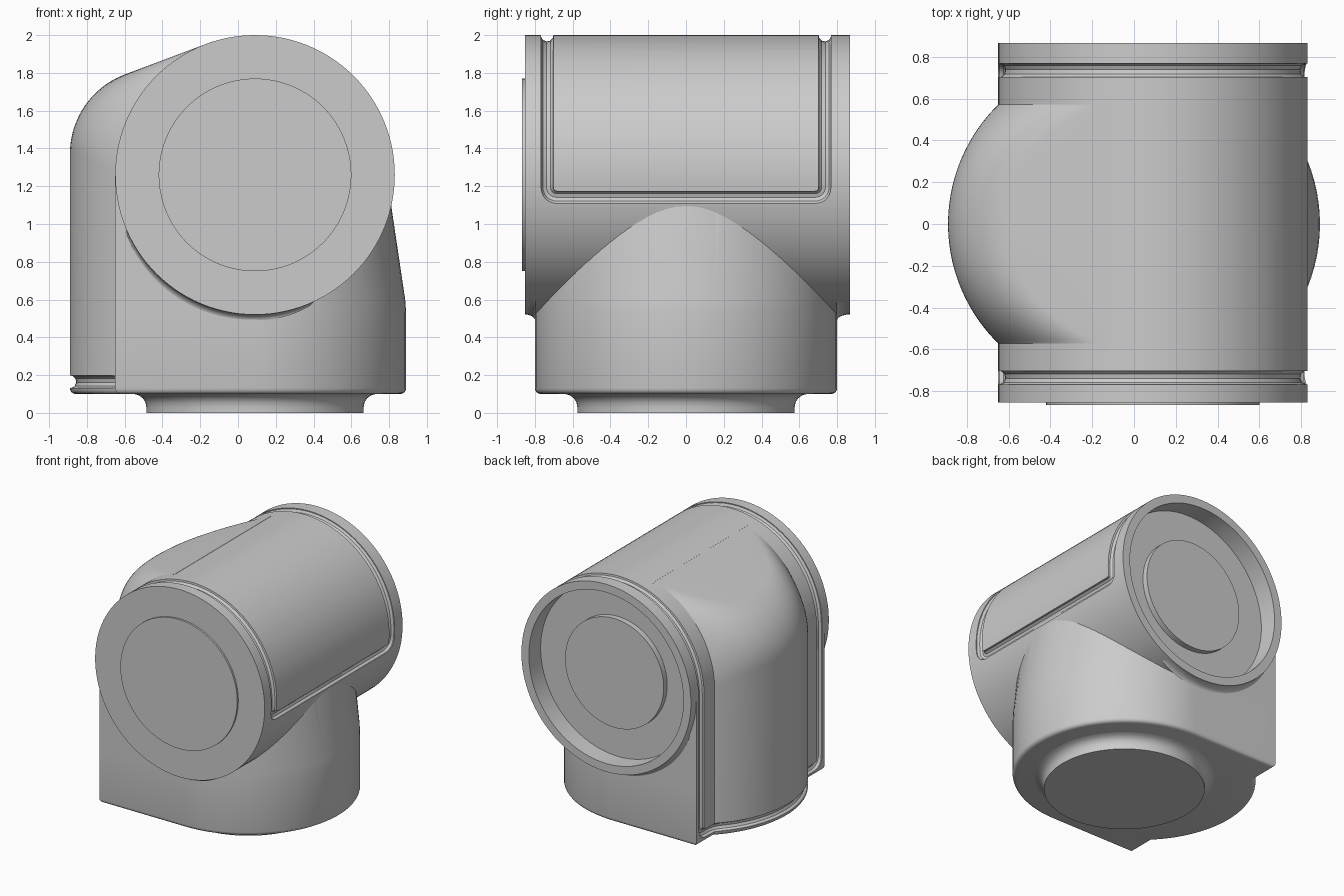
import bpy, bmesh
from math import sin, cos, pi, radians, sqrt, atan
from mathutils import Vector

if "Cube" in bpy.data.objects:
    bpy.data.objects.remove(bpy.data.objects["Cube"])

CX, CZ, R = 0.09, 1.26, 0.74      # axis and radius of the horizontal drum


def loft(name, rings):
    """Skin equal-length closed rings and cap both ends."""
    bm = bmesh.new()
    vs = [[bm.verts.new(p) for p in ring] for ring in rings]
    n = len(rings[0])
    for a, b in zip(vs, vs[1:]):
        for i in range(n):
            j = (i + 1) % n
            bm.faces.new((a[i], a[j], b[j], b[i]))
    bm.faces.new(vs[0])
    bm.faces.new(vs[-1])
    bmesh.ops.recalc_face_normals(bm, faces=bm.faces)
    me = bpy.data.meshes.new(name)
    bm.to_mesh(me)
    bm.free()
    ob = bpy.data.objects.new(name, me)
    bpy.context.collection.objects.link(ob)
    return ob


def select(ob):
    bpy.ops.object.select_all(action='DESELECT')
    ob.select_set(True)
    bpy.context.view_layer.objects.active = ob


def cut(ob, cutter):
    m = ob.modifiers.new("cut", 'BOOLEAN')
    m.operation, m.solver, m.object = 'DIFFERENCE', 'EXACT', cutter
    select(ob)
    bpy.ops.object.modifier_apply(modifier=m.name)


def turned_y(name, profile, n=112):
    """Lathe of (radius, y) points about the drum axis."""
    return loft(name, [[(CX + r * cos(2 * pi * i / n), y, CZ + r * sin(2 * pi * i / n))
                        for i in range(n)] for r, y in profile])


# Horizontal drum: front boss, outer wall, recessed back with raised disc
drum = turned_y("drum", [(0.51, -0.867), (0.51, -0.853), (R, -0.853), (R, 0.867),
                         (0.675, 0.867), (0.675, 0.72), (0.43, 0.72), (0.43, 0.765),
                         (0.41, 0.765)])

# Base body: square on the left, round on the right, tapered above
edge = [(0.10, 0.03), (0.103, 0.018), (0.109, 0.009), (0.118, 0.003), (0.13, 0.0)]


def base_ring(z, inset, rx):
    pts = []
    for i in range(49):
        t = -pi / 2 + pi * i / 48
        pts.append((CX + (rx - inset) * cos(t), (0.8 - inset) * sin(t), z))
    return pts + [(-0.65 + inset, 0.8 - inset, z), (-0.65 + inset, -0.8 + inset, z)]


base = loft("base_body", [base_ring(z, s, 0.8) for z, s in edge]
            + [base_ring(0.53, 0, 0.8), base_ring(0.60, 0, 0.795), base_ring(CZ, 0, 0.697)])
bore = turned_y("bore_cutter", [(0.69, -1), (0.69, 1)])
cut(base, bore)

# Rounded cover bulging out on the left and blending into the drum top
psi = atan(0.375)
level = -sin(psi) * CX + cos(psi) * CZ + R
rings = []
for k in range(41):
    y = 0.6 * sin(pi / 2 * (k / 20 - 1))
    a = -0.09 - sqrt(0.64 - y * y)
    f = 0.45 + 0.29 * min(1, abs(y) / 0.571) ** 3
    cz = (level - f + sin(psi) * (a + f)) / cos(psi)
    ring = [(a + s, y, z) for z, s in edge]
    for i in range(21):
        t = pi - (pi / 2 - psi) * i / 20
        ring.append((a + f + f * cos(t), y, cz + f * sin(t)))
    ring += [(-0.13, y, (level - sin(psi) * 0.13) / cos(psi)), (0, y, 1.9), (0, y, 0.1)]
    rings.append(ring)
cover = loft("left_cover", rings)

# Neck ring under the base, flaring into the underside
loft("bottom_neck", [[(CX + r * cos(2 * pi * i / 96), r * sin(2 * pi * i / 96), z)
                      for i in range(96)]
                     for r, z in [(0.575, 0), (0.575, 0.03), (0.58, 0.056), (0.594, 0.078),
                                  (0.617, 0.094), (0.645, 0.101)]])

# Panel groove: tube path over the drum, down the left side and round the cover
side = [Vector((CX + R * cos(t), -0.735, CZ + R * sin(t)))
        for t in [radians(-9.3 + 189.3 * i / 36) for i in range(37)]]
side.append(Vector((-0.65, -0.735, 0.165)))
arc = [Vector((-0.09 - 0.8 * cos(t), 0.8 * sin(t), 0.165))
       for t in [radians(-45.5 + 91 * i / 20) for i in range(21)]]
path = side + arc + [Vector((p.x, -p.y, p.z)) for p in reversed(side)]
smooth = []
for i, p in enumerate(path):
    u, v = path[i - 1] - p, path[(i + 1) % len(path)] - p
    if u.angle(v) > radians(150):
        smooth.append(p)
        continue
    a = p + u.normalized() * min(0.06, 0.9 * u.length)
    b = p + v.normalized() * min(0.06, 0.9 * v.length)
    for j in range(7):
        t = j / 6
        smooth.append(a * (1 - t) ** 2 + p * 2 * t * (1 - t) + b * t * t)
cu = bpy.data.curves.new("groove_cutter", 'CURVE')
cu.dimensions = '3D'
cu.bevel_depth, cu.bevel_resolution = 0.034, 3
sp = cu.splines.new('POLY')
sp.points.add(len(smooth) - 1)
for q, p in zip(sp.points, smooth):
    q.co = (*p, 1)
sp.use_cyclic_u = True
groove = bpy.data.objects.new("groove_cutter", cu)
bpy.context.collection.objects.link(groove)
select(groove)
bpy.ops.object.convert(target='MESH')
groove = bpy.context.view_layer.objects.active
for part in (drum, base, cover):
    cut(part, groove)

# Fillets under the overhanging drum ends
for name, y0, y1 in (("front_fillet", -0.85, -0.798), ("back_fillet", 0.864, 0.798)):
    rings = []
    for i in range(41):
        t = radians(203 + 92 * i / 40)
        w = 0.04 * sin(pi * i / 40) ** 0.5 + 0.001
        prof = [(R - 0.03, y0)]
        for j in range(6):
            c = pi / 2 * j / 5
            prof.append((R - 0.001 + w * (1 - cos(c)), y0 + (y1 - y0) * sin(c)))
        prof.append((R - 0.03, y1))
        rings.append([(CX + r * cos(t), y, CZ + r * sin(t)) for r, y in prof])
    loft(name, rings)

# Remove helpers, shade smooth with crisp edges
for ob in (bore, groove):
    bpy.data.objects.remove(ob, do_unlink=True)
for ob in list(bpy.context.collection.objects):
    select(ob)
    bpy.ops.object.shade_smooth_by_angle(angle=radians(30))
